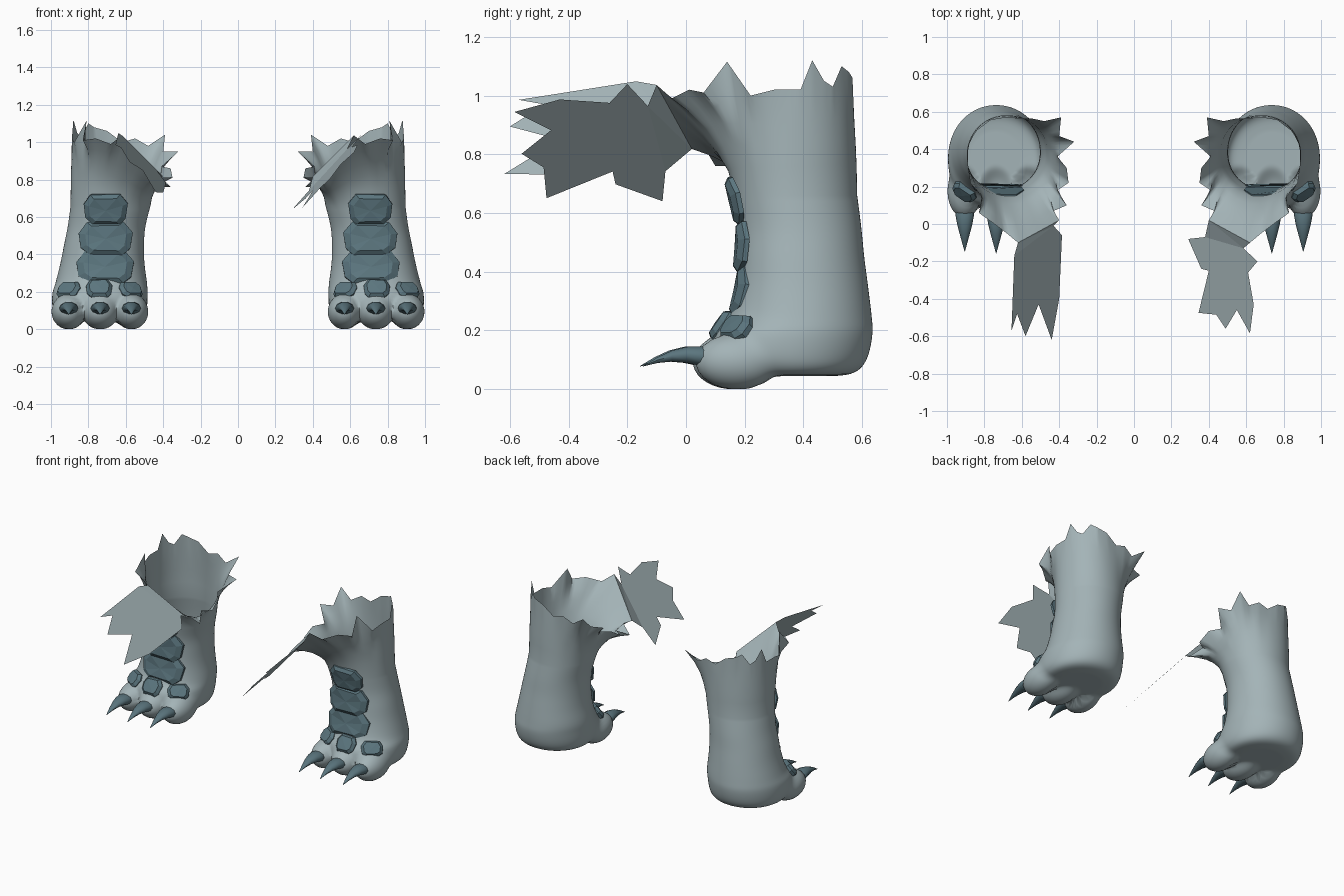
import bpy, bmesh, math
from mathutils import Vector

if "Cube" in bpy.data.objects:
    bpy.data.objects.remove(bpy.data.objects["Cube"])


def material(name, col):
    m = bpy.data.materials.new(name)
    m.diffuse_color = (*col, 1)
    m.use_nodes = True
    m.node_tree.nodes["Principled BSDF"].inputs["Base Color"].default_value = m.diffuse_color
    return m


SKIN = material("pale_hide", (0.37, 0.455, 0.475))
HORN = material("dark_horn", (0.105, 0.18, 0.21))


def build(name, verts, faces, mat, smooth=None, tri=False):
    me = bpy.data.meshes.new(name)
    me.from_pydata(verts, [], faces)
    bm = bmesh.new()
    bm.from_mesh(me)
    if tri:
        bmesh.ops.triangulate(bm, faces=bm.faces[:])
    bmesh.ops.recalc_face_normals(bm, faces=bm.faces[:])
    bm.to_mesh(me)
    bm.free()
    ob = bpy.data.objects.new(name, me)
    bpy.context.collection.objects.link(ob)
    me.materials.append(mat)
    if smooth:
        bpy.ops.object.select_all(action='DESELECT')
        bpy.context.view_layer.objects.active = ob
        ob.select_set(True)
        bpy.ops.object.shade_smooth_by_angle(angle=math.radians(smooth))
    return ob


def loft_faces(rows, n):
    return [(r * n + i, r * n + (i + 1) % n, (r + 1) * n + (i + 1) % n, (r + 1) * n + i)
            for r in range(rows - 1) for i in range(n)]


# leg sections: height, inner |x|, outer |x|, front y, back y, squareness of the front
SECTIONS = [(.044, .60, .88, .24, .50, 2.2), (.052, .535, .945, .17, .56, 2.3),
            (.075, .503, .977, .125, .598, 2.3), (.12, .487, .992, .09, .622, 2.3),
            (.19, .484, .992, .10, .635, 2.2), (.25, .487, .975, .145, .632, 2.1),
            (.35, .50, .95, .172, .62, 2.1), (.45, .503, .93, .182, .607, 2.1),
            (.55, .495, .91, .18, .597, 2.0), (.66, .468, .895, .165, .583, 2.0)]

# torn rim: angle (0 inner, 90 back, 180 outer, 270 front), |x|, y, z
RIM = [(0, .36, .30, .86), (10, .41, .36, .87), (20, .32, .44, .95), (30, .40, .47, .95),
       (40, .39, .57, 1.04), (50, .48, .55, .98), (60, .55, .565, 1.02), (75, .62, .565, 1.0),
       (90, .70, .567, 1.06), (110, .77, .555, 1.08), (120, .80, .53, 1.1), (140, .84, .50, 1.03),
       (150, .86, .47, 1.05), (162.5, .88, .43, 1.12), (175, .888, .39, 1.02),
       (200, .888, .30, 1.02), (215, .875, .22, 1.0), (230, .81, .14, 1.115),
       (240, .83, .06, 1.01), (250, .76, .01, 1.02), (260, .68, -.05, .99),
       (270, .62, -.10, 1.036), (315, .40, .02, .818),
       (325, .43, .07, .81), (335, .36, .10, .76), (345, .41, .18, .81), (350, .35, .22, .81),
       (360, .36, .30, .86)]

# jagged flap outlines (|x|, y) per side
FLAPS = {-1: [(.62, -.10), (.64, -.17), (.655, -.57), (.625, -.48), (.58, -.60), (.51, -.43),
              (.44, -.62), (.40, -.40), (.385, -.06), (.43, -.01), (.40, .02)],
         1: [(.62, -.10), (.585, -.13), (.66, -.20), (.61, -.26), (.64, -.43), (.62, -.585),
             (.55, -.46), (.49, -.56), (.44, -.485), (.345, -.475), (.40, -.25), (.36, -.24),
             (.29, -.08), (.38, -.07), (.40, .02)]}
TOES = [(.57, .175, .09), (.737, .165, .098), (.905, .175, .092)]   # |x|, y, half width
N = 144


def rim_at(deg):
    deg %= 360
    for a, b in zip(RIM, RIM[1:]):
        if a[0] <= deg <= b[0]:
            return Vector(a[1:]).lerp(Vector(b[1:]), (deg - a[0]) / (b[0] - a[0]))


def smooth_rim(deg):
    return sum((rim_at(deg + d) for d in range(-20, 21, 5)), Vector()) / 9


def power(v, n):
    return math.copysign(abs(v) ** (2 / n), v)


def swell_toes(p):
    """Push a point outward onto the rounded toes, blending softly."""
    if p.z > .29:
        return p
    o = Vector((.74 + .6 * (p.x - .74), .24, .11))
    d = p - o
    dist = d.length
    d.normalize()
    for m, y, r in TOES:
        scale = Vector((1 / r, 1 / .142, 1 / .095))
        e, f = (o - Vector((m, y, .094))) * scale, d * scale
        a, b, c = f.dot(f), e.dot(f), e.dot(e) - 1
        disc = b * b - a * c
        if disc > 0:
            hit = (-b + math.sqrt(disc)) / a
            k = .03
            h = max(k - abs(dist - hit), 0) / k
            dist = max(dist, hit) + h * h * k / 4
    q = o + d * dist
    q.z = max(q.z, 0)
    return q


def section_ring(sec, shrink=1):
    z, xi, xo, yf, yb, n = sec
    pts = []
    for i in range(N):
        c, s = math.cos(math.tau * i / N), math.sin(math.tau * i / N)
        e = n if s < 0 else 2.05
        mid = (yf + yb) / 2 - .01        # the widest line lies a little forward
        pts.append(Vector(((xi + xo) / 2 - (xo - xi) / 2 * shrink * power(c, e),
                           mid + ((yb - mid) if s > 0 else (mid - yf)) * shrink * power(s, e), z)))
    return pts


def curve_through(p0, p1, p2, p3, t):
    return [.5 * (2 * b + (c - a) * t + (2 * a - 5 * b + 4 * c - d) * t * t
                  + (3 * b - a - 3 * c + d) * t ** 3) for a, b, c, d in zip(p0, p1, p2, p3)]


def leg(s, tag):
    rings = [section_ring(SECTIONS[0], k / 12) for k in range(1, 12)]     # sole
    ext = [SECTIONS[0]] + SECTIONS + [SECTIONS[-1]]
    for i in range(len(SECTIONS) - 1):
        for j in range(4):
            rings.append(section_ring(curve_through(*ext[i:i + 4], j / 4)))
    rings.append(section_ring(SECTIONS[-1]))
    rings = [[swell_toes(p) for p in ring] for ring in rings]
    base = rings[-1]
    for f in (.2, .4, .6, .8, 1):          # flare up to the torn rim
        ring = []
        for i, p in enumerate(base):
            deg = i * 360 / N
            q = smooth_rim(deg).lerp(rim_at(deg), max(0, (f - .6) / .4))
            h, v = f ** 1.45, f ** .85
            ring.append(Vector((p.x + (q.x - p.x) * h, p.y + (q.y - p.y) * h,
                                p.z + (q.z - p.z) * v)))
        rings.append(ring)
    verts = [(s * p.x, p.y, p.z) for ring in rings for p in ring]
    build("leg_" + tag, verts, loft_faces(len(rings), N) + [tuple(range(N))], SKIN, 60)


def flap(s, tag):
    slope, rise = (1.13, .2) if s < 0 else (1.12, .13)
    verts = [[s * m, y, .66 + slope * (m - .36) + rise * (y + .53)] for m, y in FLAPS[s]]
    verts[0][2], verts[-1][2] = rim_at(270).z, rim_at(315).z
    build("torn_flap_" + tag, verts, [tuple(range(len(verts)))], SKIN, tri=True)


def claw(s, tag, m, y):
    # y offset, height, radius along the curved claw
    path = [(.03, .108, .04), (0, .112, .044), (-.05, .117, .036), (-.10, .113, .025),
            (-.15, .099, .013), (-.20, .078, .001)]
    n = 10
    verts = [(s * m + r * 1.15 * math.cos(math.tau * i / n), y + dy,
              z + r * .8 * math.sin(math.tau * i / n)) for dy, z, r in path for i in range(n)]
    faces = loft_faces(len(path), n) + [tuple(range(n)), tuple(range(n * 5, n * 6))]
    build("claw_" + tag, verts, faces, HORN, 50)


# eight-sided outline of a scale plate, unit half width and half height
PLATE = [(-.62, -1), (.6, -.95), (.93, -.55), (1, .3), (.7, .95), (-.65, 1), (-1, .35), (-.9, -.6)]


def plate(name, s, centre, w, h, lean, turn, bend, thick):
    """Bevelled plate facing -y, leaned about x and turned about z."""
    verts = []
    for k, d in ((1, thick), (1, -.2 * thick), (.76, -thick)):
        for u, v in PLATE:
            x, z = u * k * w, v * k * h
            y = d + bend * x * x
            y, z = (y * math.cos(lean) + z * math.sin(lean),
                    z * math.cos(lean) - y * math.sin(lean))
            x, y = x * math.cos(turn) - y * math.sin(turn), x * math.sin(turn) + y * math.cos(turn)
            verts.append((s * (centre[0] + x), centre[1] + y, centre[2] + z))
    verts.append(tuple(sum(v[a] for v in verts[-8:]) / 8 - (.004 if a == 1 else 0)
                       for a in range(3)))
    faces = loft_faces(3, 8) + [(16 + i, 16 + (i + 1) % 8, 24) for i in range(8)]
    faces.append(tuple(range(8)))
    build(name, verts, faces, HORN)


for s, side in ((-1, "left"), (1, "right")):
    leg(s, side)
    flap(s, side)
    for k, (m, y, r) in enumerate(TOES):
        claw(s, f"{side}_{k + 1}", m, y - .122)
    # knuckle plates above the toes
    plate(f"knuckle_plate_{side}_1", s, (.572, .166, .21), .07, .05, .65, -.6, 1, .022)
    plate(f"knuckle_plate_{side}_2", s, (.742, .12, .217), .07, .058, .6, 0, 1, .022)
    plate(f"knuckle_plate_{side}_3", s, (.908, .168, .21), .07, .05, .65, .6, 1, .022)
    # overlapping shin plates
    plate(f"shin_plate_{side}_1", s, (.71, .167, .338), .154, .09, .2, 0, 1.4, .014)
    plate(f"shin_plate_{side}_2", s, (.707, .172, .487), .145, .09, .06, 0, 1.4, .014)
    plate(f"shin_plate_{side}_3", s, (.707, .155, .638), .118, .084, -.24, 0, 1.6, .014)
